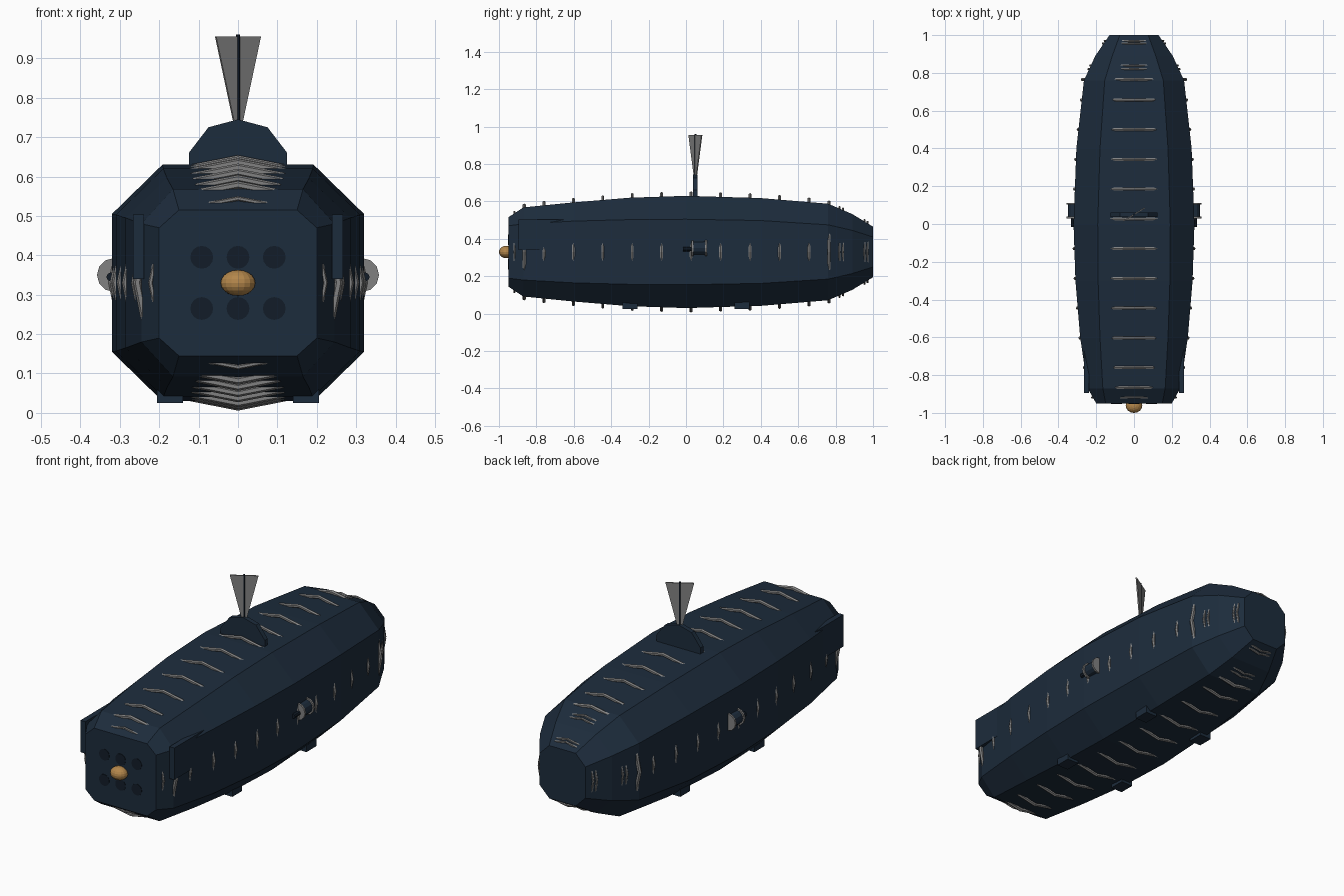
import bpy, bmesh, math
from mathutils import Vector

if "Cube" in bpy.data.objects:
    bpy.data.objects.remove(bpy.data.objects["Cube"])

CZ = 0.33  # height of the hull axis


def material(name, rgb):
    m = bpy.data.materials.new(name)
    m.diffuse_color = (*rgb, 1)
    m.use_nodes = True
    m.node_tree.nodes["Principled BSDF"].inputs["Base Color"].default_value = m.diffuse_color
    return m


NAVY = material("navy", (0.012, 0.025, 0.045))
DARK = material("dark", (0.006, 0.012, 0.022))
GREY = material("grey", (0.22, 0.22, 0.22))
AMBER = material("amber", (0.45, 0.24, 0.07))


def finish(name, mat):
    ob = bpy.context.object
    ob.name = name
    ob.data.materials.append(mat)
    return ob


def from_bmesh(name, bm, mat):
    bmesh.ops.recalc_face_normals(bm, faces=bm.faces)
    me = bpy.data.meshes.new(name)
    bm.to_mesh(me)
    bm.free()
    me.materials.append(mat)
    ob = bpy.data.objects.new(name, me)
    bpy.context.collection.objects.link(ob)
    return ob


def box(name, lo, hi, mat):
    lo, hi = Vector(lo), Vector(hi)
    bpy.ops.mesh.primitive_cube_add(size=1, location=(lo + hi) / 2)
    ob = finish(name, mat)
    ob.scale = hi - lo
    return ob


def cyl_y(name, loc, r, length, mat, sides=16):
    bpy.ops.mesh.primitive_cylinder_add(vertices=sides, radius=r, depth=length,
                                        location=loc, rotation=(math.pi / 2, 0, 0))
    return finish(name, mat)


def ring_y(name, loc, rx, rz, thick, mat):
    bpy.ops.mesh.primitive_torus_add(major_segments=16, minor_segments=6,
                                     major_radius=rz - thick, minor_radius=thick,
                                     location=loc, rotation=(math.pi / 2, 0, 0))
    ob = finish(name, mat)
    ob.scale = (rx / rz, 1, 1)
    return ob


# Hull: octagons lofted along y (y, half width, half height, top flat, side flat)
STATIONS = [
    (-0.95, 0.200, 0.185, 0.150, 0.140), (-0.87, 0.245, 0.238, 0.165, 0.150),
    (-0.60, 0.285, 0.265, 0.180, 0.165), (-0.30, 0.310, 0.290, 0.190, 0.173),
    (0.00, 0.320, 0.300, 0.192, 0.175), (0.40, 0.305, 0.288, 0.180, 0.168),
    (0.76, 0.265, 0.258, 0.155, 0.145), (0.89, 0.205, 0.202, 0.115, 0.115),
    (1.00, 0.130, 0.135, 0.075, 0.080),
]


def hull_size(y):
    for a, b in zip(STATIONS, STATIONS[1:]):
        if y <= b[0]:
            t = (y - a[0]) / (b[0] - a[0])
            return a[1] + t * (b[1] - a[1]), a[2] + t * (b[2] - a[2])


bm = bmesh.new()
loops = []
for y, hx, hz, fx, fz in STATIONS:
    pts = [(hx, fz), (fx, hz), (-fx, hz), (-hx, fz),
           (-hx, -fz), (-fx, -hz), (fx, -hz), (hx, -fz)]
    loops.append([bm.verts.new((x, y, CZ + z)) for x, z in pts])
for a, b in zip(loops, loops[1:]):
    for i in range(8):
        j = (i + 1) % 8
        bm.faces.new((a[i], a[j], b[j], b[i]))
bm.faces.new(loops[0])
bm.faces.new(loops[-1])
from_bmesh("hull", bm, NAVY)

# Ribs: 16-sided rings that just break through the flats
for i in range(10):
    y = -0.76 + i * 0.1575
    hx, hz = hull_size(y)
    ring_y("rib", (0, y, CZ), hx + 0.010, hz + 0.025, 0.009, GREY)
for y in (-0.918, 0.82, 0.84, 0.955, 0.97):
    hx, hz = hull_size(y)
    ring_y("end_rib", (0, y, CZ), hx + 0.010, hz + 0.014, 0.006, GREY)
for y in (-0.865, 0.765):
    hx, hz = hull_size(y)
    ring_y("collar_ring", (0, y, CZ), hx + 0.020, hz + 0.020, 0.010, GREY)

# Front tubes and nose light
for x in (-0.092, 0, 0.092):
    for z in (0.265, 0.395):
        cyl_y("launch_tube", (x, -0.94, z), 0.029, 0.024, DARK)
bpy.ops.mesh.primitive_uv_sphere_add(segments=16, ring_count=10, radius=1,
                                     location=(0, -0.962, CZ))
finish("nose_light", AMBER).scale = (0.044, 0.038, 0.033)

# Parts on both sides: bow planes, side thrusters, keel blocks
for s in (-1, 1):
    box("bow_plane", (s * 0.252 - 0.014, -0.895, 0.34),
        (s * 0.252 + 0.014, -0.60, 0.503), NAVY)
    cyl_y("thruster_body", (s * 0.315, 0.07, 0.35), 0.035, 0.07, NAVY, 12)
    for y in (0.035, 0.107):
        cyl_y("thruster_rim", (s * 0.315, y, 0.35), 0.043, 0.010, GREY, 12)
    cyl_y("thruster_hub", (s * 0.322, 0.02, 0.345), 0.012, 0.07, DARK, 8)
    for y in (-0.30, 0.30):
        box("keel_block", (s * 0.173 - 0.033, y - 0.04, 0.025),
            (s * 0.173 + 0.033, y + 0.04, 0.10), NAVY)

# Sail: thin upright plate across the top
bm = bmesh.new()
outline = [(-0.125, 0.60), (0.125, 0.60), (0.125, 0.66), (0.075, 0.725),
           (0, 0.745), (-0.075, 0.725), (-0.125, 0.66)]
face = bm.faces.new([bm.verts.new((x, 0.038, z)) for x, z in outline])
ext = bmesh.ops.extrude_face_region(bm, geom=[face])
for v in ext["geom"]:
    if isinstance(v, bmesh.types.BMVert):
        v.co.y += 0.024
from_bmesh("sail", bm, NAVY)

# Antenna: slim mast with a flat fan set at an angle
bpy.ops.mesh.primitive_cylinder_add(vertices=8, radius=0.005, depth=0.26,
                                    location=(0, 0.05, 0.83))
finish("antenna_mast", DARK)
bm = bmesh.new()
d = Vector((0.057, 0.035, 0))
n = Vector((-d.y, d.x, 0)).normalized() * 0.003
quad = [(-0.12, 0.72), (0.12, 0.72), (1, 0.956), (-1, 0.956)]
sides = [[bm.verts.new(Vector((0, 0.05, z)) + d * t + n * k) for t, z in quad]
         for k in (-1, 1)]
for f in sides:
    bm.faces.new(f)
for i in range(4):
    j = (i + 1) % 4
    bm.faces.new((sides[0][i], sides[0][j], sides[1][j], sides[1][i]))
from_bmesh("antenna_fan", bm, GREY)
